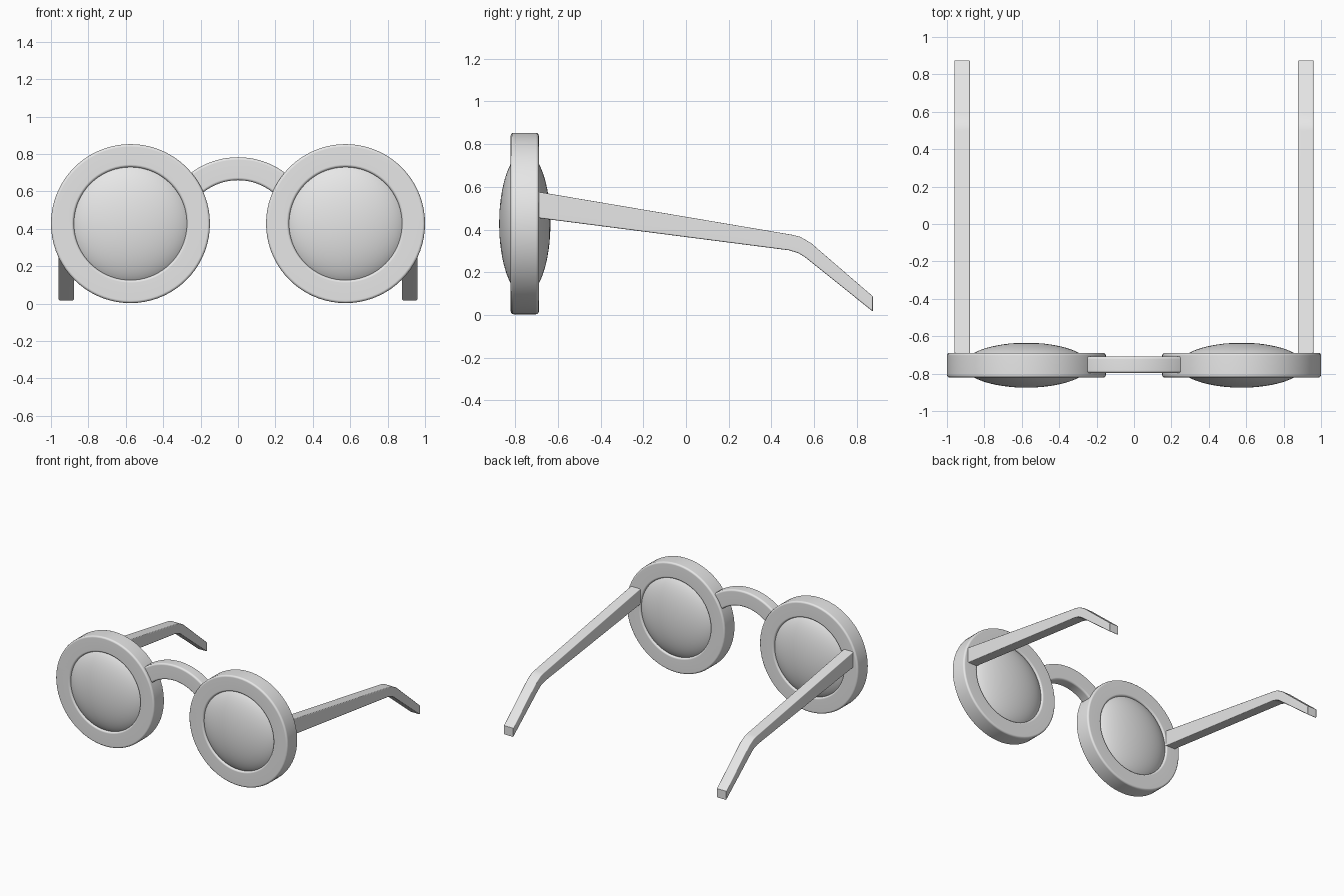
import bpy, bmesh, math
from mathutils import Matrix

cube = bpy.data.objects.get("Cube")
if cube:
    bpy.data.objects.remove(cube, do_unlink=True)

# Single plain grey
grey = bpy.data.materials.new("plain_grey")
grey.use_nodes = True
colour = (0.8, 0.8, 0.8, 1)
grey.diffuse_color = colour
grey.node_tree.nodes["Principled BSDF"].inputs["Base Color"].default_value = colour

LENS_X, LENS_Z, MID_Y = 0.575, 0.428, -0.755


def finish(bm, name, bevel=0.0):
    """Round the hard edges, then turn the bmesh into a smooth shaded object."""
    bmesh.ops.recalc_face_normals(bm, faces=bm.faces)
    if bevel:
        hard = [e for e in bm.edges if e.calc_face_angle(0) > math.radians(50)]
        bmesh.ops.bevel(bm, geom=hard, offset=bevel, segments=3, profile=0.5,
                        affect='EDGES', clamp_overlap=True)
    mesh = bpy.data.meshes.new(name)
    bm.to_mesh(mesh)
    bm.free()
    mesh.materials.append(grey)
    obj = bpy.data.objects.new(name, mesh)
    bpy.context.collection.objects.link(obj)
    bpy.ops.object.select_all(action='DESELECT')
    obj.select_set(True)
    bpy.context.view_layer.objects.active = obj
    bpy.ops.object.shade_smooth_by_angle(angle=math.radians(40))
    if bevel:
        obj.modifiers.new("even_shading", 'WEIGHTED_NORMAL').keep_sharp = True
    return obj


def band(name, centre, r_in, r_out, y0, y1, start, end, steps, bevel):
    """Sweep a rectangle round the y axis, as a full ring or a capped arc."""
    bm = bmesh.new()
    closed = end - start >= 360
    cx, cz = centre
    rows = []
    for i in range(steps if closed else steps + 1):
        a = math.radians(start + (end - start) * i / steps)
        rows.append([bm.verts.new((cx + r * math.cos(a), y, cz + r * math.sin(a)))
                     for r, y in ((r_in, y0), (r_out, y0), (r_out, y1), (r_in, y1))])
    for i in range(steps):
        p, q = rows[i], rows[(i + 1) % len(rows)]
        for k in range(4):
            m = (k + 1) % 4
            bm.faces.new((p[k], p[m], q[m], q[k]))
    if not closed:
        bm.faces.new(rows[0])
        bm.faces.new(rows[-1])
    return finish(bm, name, bevel)


# Side outline of a temple arm: (y, z) along the top, then back underneath
TEMPLE = [(-0.70, 0.578), (0.50, 0.375), (0.535, 0.366), (0.585, 0.337), (0.875, 0.087),
          (0.875, 0.016), (0.557, 0.271), (0.525, 0.290), (0.482, 0.303), (-0.70, 0.455)]

for side, label in ((1, "left"), (-1, "right")):
    # Round rim
    band(label + "_rim", (side * LENS_X, LENS_Z), 0.302, 0.425,
         MID_Y - 0.066, MID_Y + 0.066, 0, 360, 72, 0.014)

    # Lens bulging to the front and back
    bm = bmesh.new()
    bmesh.ops.create_uvsphere(bm, u_segments=64, v_segments=32, radius=1)
    place = (Matrix.Translation((side * LENS_X, MID_Y, LENS_Z))
             @ Matrix.Diagonal((0.335, 0.12, 0.335, 1))
             @ Matrix.Rotation(math.radians(90), 4, 'X'))
    bmesh.ops.transform(bm, matrix=place, verts=bm.verts)
    finish(bm, label + "_lens")

    # Temple arm with a bent ear hook
    bm = bmesh.new()
    inner = [bm.verts.new((side * 0.877, y, z)) for y, z in TEMPLE]
    outer = [bm.verts.new((side * 0.96, y, z)) for y, z in TEMPLE]
    n = len(TEMPLE)
    # Strips between matching top and bottom points keep the sides clean
    for loop in (inner, outer):
        for k in range(n // 2 - 1):
            bm.faces.new((loop[k], loop[k + 1], loop[n - 2 - k], loop[n - 1 - k]))
    for k in range(n):
        m = (k + 1) % n
        bm.faces.new((inner[k], inner[m], outer[m], outer[k]))
    finish(bm, label + "_temple", 0.006)

# Arched bridge between the rims
band("bridge", (0, 0.363), 0.297, 0.42, MID_Y - 0.042, MID_Y + 0.047, 45, 135, 24, 0.014)
